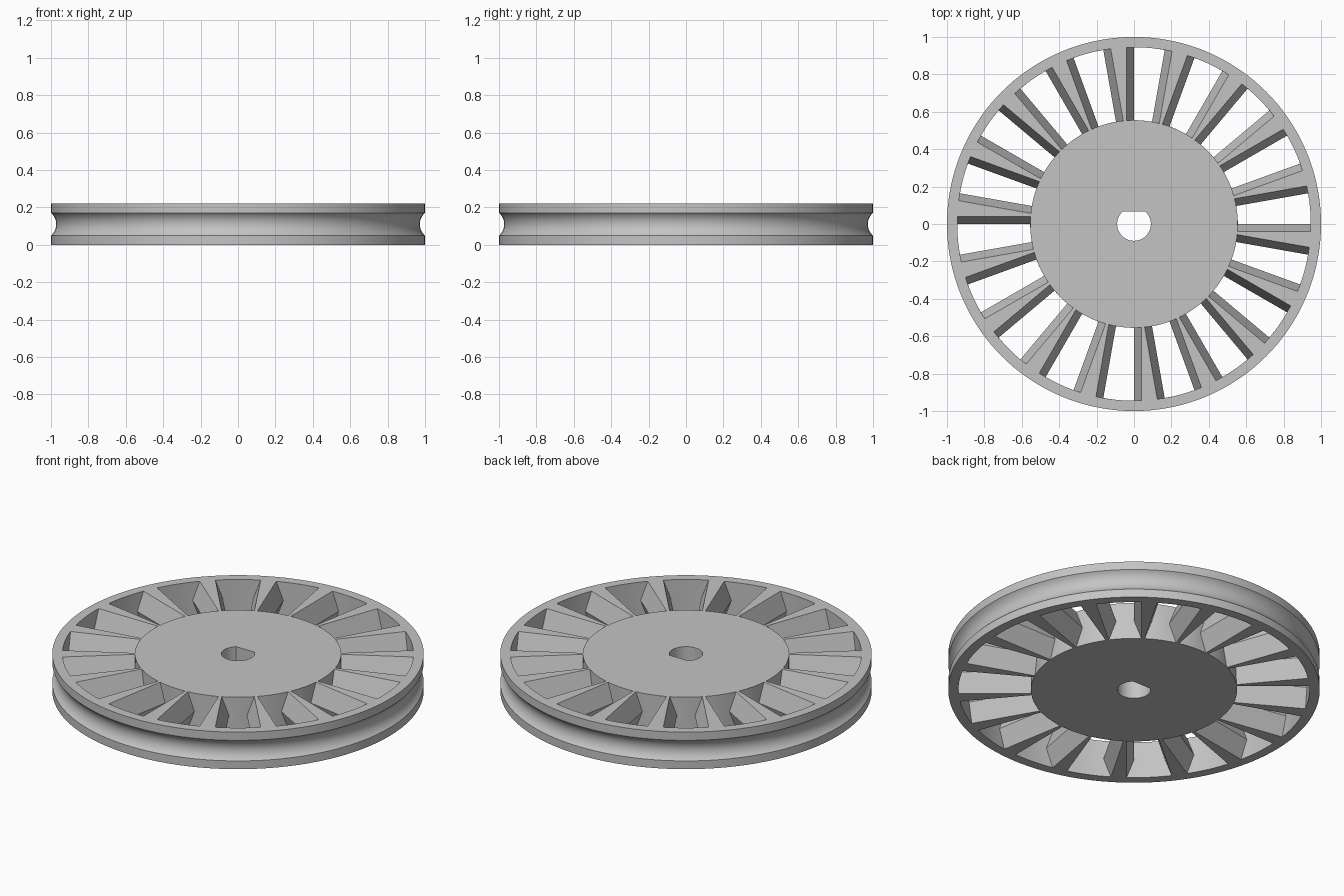
import bpy, bmesh, math
from math import sin, cos, asin, radians

HEIGHT = 0.22
MID = HEIGHT / 2
HUB_R, RIM_R = 0.555, 0.945
SLOTS = 18

if "Cube" in bpy.data.objects:
    bpy.data.objects.remove(bpy.data.objects["Cube"], do_unlink=True)

grey = bpy.data.materials.new("light grey")
grey.use_nodes = True
colour = (0.55, 0.55, 0.55, 1)
grey.diffuse_color = colour
grey.node_tree.nodes["Principled BSDF"].inputs["Base Color"].default_value = colour


def loft(bm, rings):
    """Skin equal-sized closed rings from bottom to top and cap both ends."""
    loops = [[bm.verts.new(p) for p in ring] for ring in rings]
    n = len(loops[0])
    for low, high in zip(loops, loops[1:]):
        for i in range(n):
            j = (i + 1) % n
            bm.faces.new((low[i], low[j], high[j], high[i]))
    bm.faces.new(loops[0][::-1])
    bm.faces.new(loops[-1])


def arc(r, start, end, steps, z):
    angles = [start + (end - start) * i / steps for i in range(steps + 1)]
    return [(r * cos(a), r * sin(a), z) for a in angles]


def make_object(name, bm):
    bmesh.ops.recalc_face_normals(bm, faces=bm.faces)
    mesh = bpy.data.meshes.new(name)
    bm.to_mesh(mesh)
    bm.free()
    mesh.materials.append(grey)
    ob = bpy.data.objects.new(name, mesh)
    bpy.context.collection.objects.link(ob)
    return ob


# Pulley body: a disc with a round groove in its edge
groove_half, groove_depth = 0.061, 0.028
groove_r = (groove_half ** 2 + groove_depth ** 2) / (2 * groove_depth)
sweep = asin(groove_half / groove_r)
profile = [(1, 0)]
for i in range(13):
    t = sweep * (i / 6 - 1)
    profile.append((1 - groove_depth + groove_r * (1 - cos(t)), MID + groove_r * sin(t)))
profile.append((1, HEIGHT))
bm = bmesh.new()
loft(bm, [arc(r, 0, math.tau, 144, z)[:-1] for r, z in profile])
wheel = make_object("pulley_wheel", bm)

# Cutters: slots that narrow to a true sector at mid height
bm = bmesh.new()
for k in range(SLOTS):
    a, b = radians(20 * k), radians(20 * k + 10)
    rings = []
    for z in (-0.02, MID, HEIGHT + 0.02):
        flare = 0.04 * abs(z - MID) / MID
        outer, inner = asin(flare / RIM_R), asin(flare / HUB_R)
        rings.append(arc(RIM_R, a - outer, b + outer, 6, z)
                     + arc(HUB_R, b + inner, a - inner, 6, z))
    loft(bm, rings)

# Cutter: D-shaped shaft hole with its flat towards the back
flat = asin(0.067 / 0.09)
loft(bm, [arc(0.09, math.pi - flat, math.tau + flat, 36, z) for z in (-0.02, HEIGHT + 0.02)])
cutter = make_object("slot_cutter", bm)
cutter.hide_render = True

# Cut the slots, leaving hub, spokes and rim
cut = wheel.modifiers.new("slots", "BOOLEAN")
cut.operation = "DIFFERENCE"
cut.solver = "EXACT"
cut.object = cutter
bpy.ops.object.select_all(action="DESELECT")
wheel.select_set(True)
bpy.context.view_layer.objects.active = wheel
bpy.ops.object.modifier_apply(modifier=cut.name)
bpy.data.objects.remove(cutter, do_unlink=True)
bpy.ops.object.shade_smooth_by_angle(angle=radians(25))
